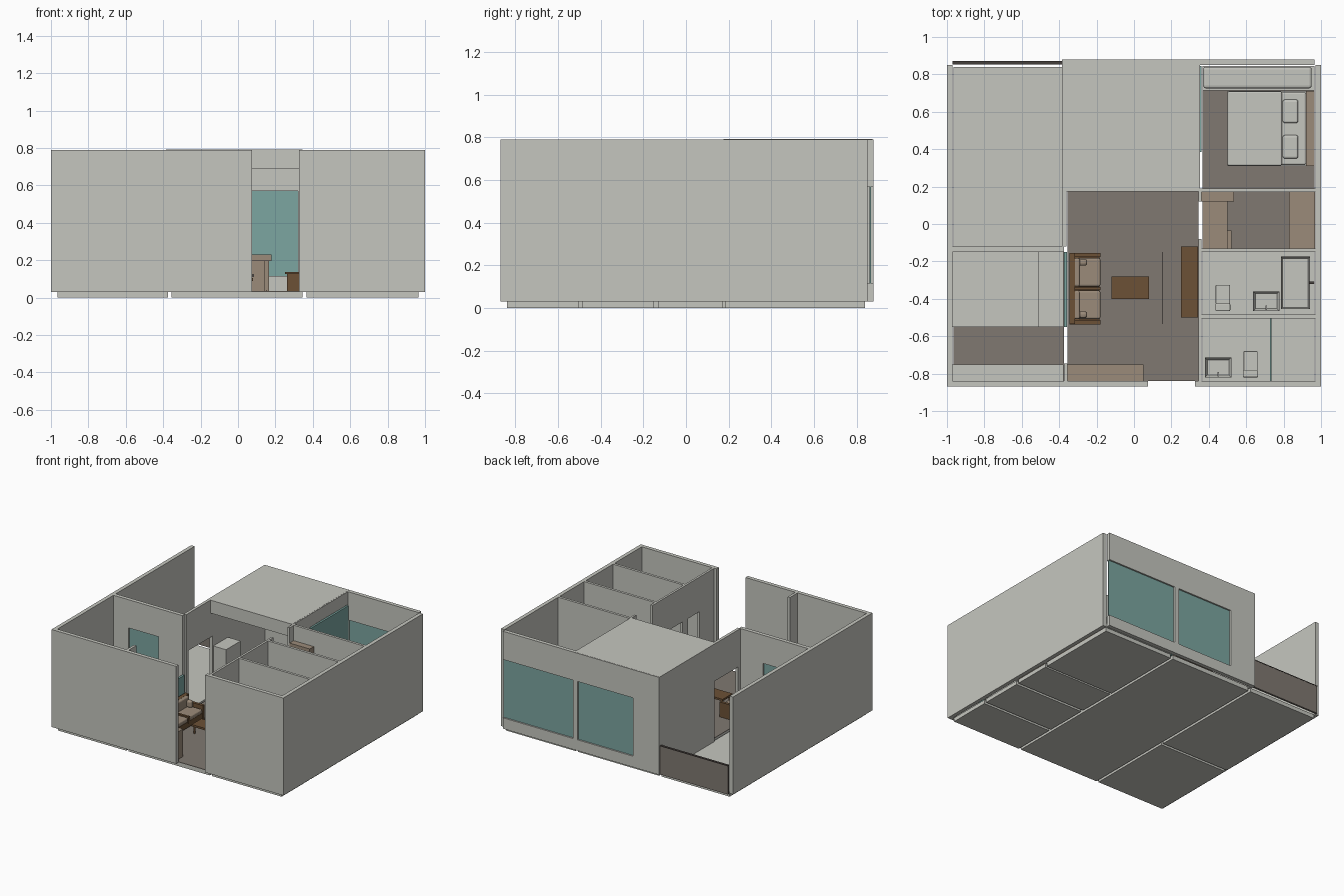
import bpy, bmesh, math

if "Cube" in bpy.data.objects:
    bpy.data.objects.remove(bpy.data.objects["Cube"])


def material(name, r, g, b):
    m = bpy.data.materials.new(name)
    m.diffuse_color = (r, g, b, 1)
    m.use_nodes = True
    m.node_tree.nodes["Principled BSDF"].inputs["Base Color"].default_value = m.diffuse_color
    return m


PLASTER = material("plaster", .56, .565, .52)
FLOOR = material("dark_floor", .215, .19, .165)
TAN = material("tan_wood", .33, .26, .195)
BROWN = material("brown_wood", .15, .083, .037)
GLASS = material("teal_glass", .20, .38, .355)
DARK = material("dark_trim", .06, .05, .045)
H, B = .79, .03  # wall top and floor level


def box(name, x0, x1, y0, y1, z0, z1, mat, bevel=0, basin=0, rim=.012):
    """Box, optionally rounded or with a sunken basin in the top."""
    bm = bmesh.new()
    bmesh.ops.create_cube(bm, size=1)
    for v in bm.verts:
        v.co = ((x0 + x1) / 2 + v.co.x * (x1 - x0),
                (y0 + y1) / 2 + v.co.y * (y1 - y0),
                (z0 + z1) / 2 + v.co.z * (z1 - z0))
    if basin:
        top = max(bm.faces, key=lambda f: f.calc_center_median().z)
        bmesh.ops.inset_region(bm, faces=[top], thickness=rim)
        for v in top.verts:
            v.co.z -= basin
    me = bpy.data.meshes.new(name)
    bm.to_mesh(me)
    bm.free()
    me.materials.append(mat)
    ob = bpy.data.objects.new(name, me)
    bpy.context.collection.objects.link(ob)
    if bevel:
        mod = ob.modifiers.new("round", 'BEVEL')
        mod.width, mod.segments = bevel, 3
    return ob


def wall(name, axis, a0, a1, t0, t1, openings=(), z1=H):
    """Wall running along an axis; openings are (start, end, bottom, top)."""
    def piece(p, q, lo, hi):
        if q - p > .001 and hi - lo > .001:
            r = (p, q, t0, t1) if axis == 'x' else (t0, t1, p, q)
            box(name, *r, lo, hi, PLASTER)
    pos = a0
    for s, e, lo, hi in openings:
        piece(pos, s, B, z1)
        piece(s, e, B, lo)
        piece(s, e, hi, z1)
        pos = e
    piece(pos, a1, B, z1)


# Floor slabs, one per room
for n, x0, x1, y0, y1 in [
        ("terrace_slab", -.965, -.375, -.125, .84),
        ("side_room_slab", -.965, -.375, -.84, -.145),
        ("living_slab", -.355, .345, -.84, .84),
        ("bedroom_slab", .365, .965, .185, .84),
        ("study_slab", .365, .965, -.13, .17),
        ("bathroom_slab", .365, .965, -.485, -.15),
        ("washroom_slab", .365, .965, -.84, -.505)]:
    box(n, x0, x1, y0, y1, 0, B, PLASTER)
    if n.split("_")[0] in ("side", "living", "bedroom", "study"):
        box(n.replace("slab", "flooring"), x0, x1, y0, y1, B, B + .004, FLOOR)

# Outer walls
wall("left_wall", 'y', -.87, .85, -1, -.97)
wall("right_wall", 'y', -.87, .85, .97, 1)
wall("front_wall", 'x', -.97, .97, -.87, -.84, [(.075, .325, B, H)])
wall("back_wall", 'x', -.385, .965, .85, .88,
     [(-.16, .32, .115, .57), (.36, .965, .115, .57)])
box("kitchen_window", -.16, .32, .86, .868, .115, .57, GLASS)
box("bedroom_window", .36, .965, .86, .868, .115, .57, GLASS)
box("terrace_railing", -.97, -.385, .855, .87, B, .25, FLOOR)
box("railing_cap", -.97, -.385, .853, .872, .25, .255, DARK)

# Inner walls
wall("terrace_wall", 'y', -.12, .85, -.385, -.362, [(-.09, .2, B, .5)])
wall("side_room_back_wall", 'x', -.97, -.375, -.15, -.12, [(-.84, -.58, .2, .57)])
box("side_room_window", -.84, -.58, -.139, -.131, .2, .57, GLASS)
wall("side_room_stub", 'y', -.84, -.745, -.375, -.355)
box("side_room_glass", -.375, -.358, -.55, -.15, B, .33, GLASS)
wall("bathroom_side_wall", 'y', -.84, -.08, .345, .362,
     [(-.66, -.515, B, .52), (-.45, -.3, B, .52)])
wall("study_stub", 'y', .12, .19, .345, .362)
wall("bedroom_side_wall", 'y', .19, .85, .342, .353, [(.385, .845, B, .69)])
box("bedroom_glass", .347, .362, .385, .845, B, .685, GLASS)
for n, y in (("bedroom", .18), ("study", -.14), ("bathroom", -.495)):
    wall(n + "_front_wall", 'x', .362, .97, y - .01, y + .01)
box("kitchen_ceiling", -.385, .345, .175, .875, .69, H + .001, PLASTER)

# Sofa with two seats
box("sofa_base", -.345, -.185, -.535, -.155, .045, .09, BROWN)
box("sofa_back", -.345, -.315, -.535, -.155, .05, .2, BROWN)
for s in (-1, 1):
    c = -.345 + s * .18
    box("sofa_arm", -.345, -.18, c - .011, c + .011, B, .15, BROWN)
    c = -.345 + s * .087
    box("seat_cushion", -.31, -.18, c - .076, c + .076, .09, .125, TAN, .01)
    box("back_cushion", -.322, -.29, c - .076, c + .076, .12, .2, TAN, .01)
    c = -.345 + s * .14
    box("throw_pillow", -.295, -.25, c - .018, c + .018, .125, .18, TAN, .014)
box("sofa_divider", -.335, -.18, -.354, -.336, .08, .13, BROWN)

# Coffee table, rug edge and media console
box("coffee_table_top", -.12, .08, -.4, -.28, .09, .105, BROWN)
for x in (-.11, .06):
    for y in (-.39, -.3):
        box("coffee_table_leg", x, x + .01, y, y + .01, B, .09, BROWN)
box("rug_edge", .149, .155, -.535, -.15, B, .038, DARK)
box("media_console", .262, .34, -.49, -.13, B, .125, BROWN)
box("media_console_top", .25, .343, -.5, -.12, .125, .138, BROWN)
box("shoe_cabinet", -.358, .05, -.84, -.75, B, .25, TAN)

# Kitchen under the ceiling
box("refrigerator", -.36, -.25, .21, .39, B, .42, PLASTER)
box("island_top", -.2, .18, .5, .64, .195, .23, TAN)
box("island_body", -.18, .14, .52, .62, B, .195, TAN)
box("island_panel", .14, .165, .51, .63, B, .195, TAN)
box("island_handle", .075, .085, .512, .52, .11, .125, DARK)

# Side room platforms
box("platform", -.97, -.51, -.55, -.15, B, .2, PLASTER)
box("platform_step", -.51, -.377, -.55, -.15, B, .19, PLASTER)
box("front_counter", -.97, -.377, -.84, -.75, B, .2, PLASTER)

# Study furniture
box("tall_cabinet", .362, .535, .12, .17, B, .67, TAN)
box("desk_top", .365, .5, -.13, .12, .2, .22, TAN)
box("desk_drawers", .38, .52, -.13, -.035, B, .2, TAN)
box("wardrobe", .83, .968, -.13, .17, B, .5, TAN)

# Bed and window seat
box("bed_frame", .5, .92, .31, .71, B, .09, PLASTER)
box("mattress", .505, .92, .315, .705, .09, .14, PLASTER, .01)
box("blanket", .5, .79, .312, .708, .1, .15, PLASTER, .008)
box("headboard", .92, .965, .31, .71, B, .22, TAN)
for y in (.35, .54):
    box("bed_pillow", .795, .878, y, y + .125, .135, .165, PLASTER, .012)
box("window_seat", .37, .95, .725, .84, B, .13, PLASTER, .015)
box("window_seat_base", .365, .965, .715, .845, B, .06, PLASTER)


# Bathroom fittings
def toilet(x, y):
    box("toilet_tank", x, x + .08, y, y + .04, B, .2, PLASTER, .006)
    box("toilet_bowl", x + .006, x + .074, y + .035, y + .135, B, .12, PLASTER, .015)
    box("toilet_lid", x + .002, x + .078, y + .035, y + .14, .12, .13, PLASTER, .004)


def sink(x, y):
    box("sink_cabinet", x + .01, x + .13, y + .005, y + .095, B, .17, PLASTER)
    box("sink_basin", x, x + .14, y, y + .105, .17, .205, PLASTER, 0, .028, .018)
    box("sink_tap", x + .066, x + .074, y + .005, y + .03, .205, .235, PLASTER)


toilet(.435, -.465)
sink(.637, -.465)
toilet(.583, -.82)
sink(.38, -.82)
box("bathtub", .785, .94, -.455, -.175, B, .14, PLASTER, 0, .085, .012)
box("bathtub_tap", .935, .965, -.32, -.308, .15, .165, DARK)
box("shower_glass", .726, .734, -.84, -.505, B, .55, GLASS)
